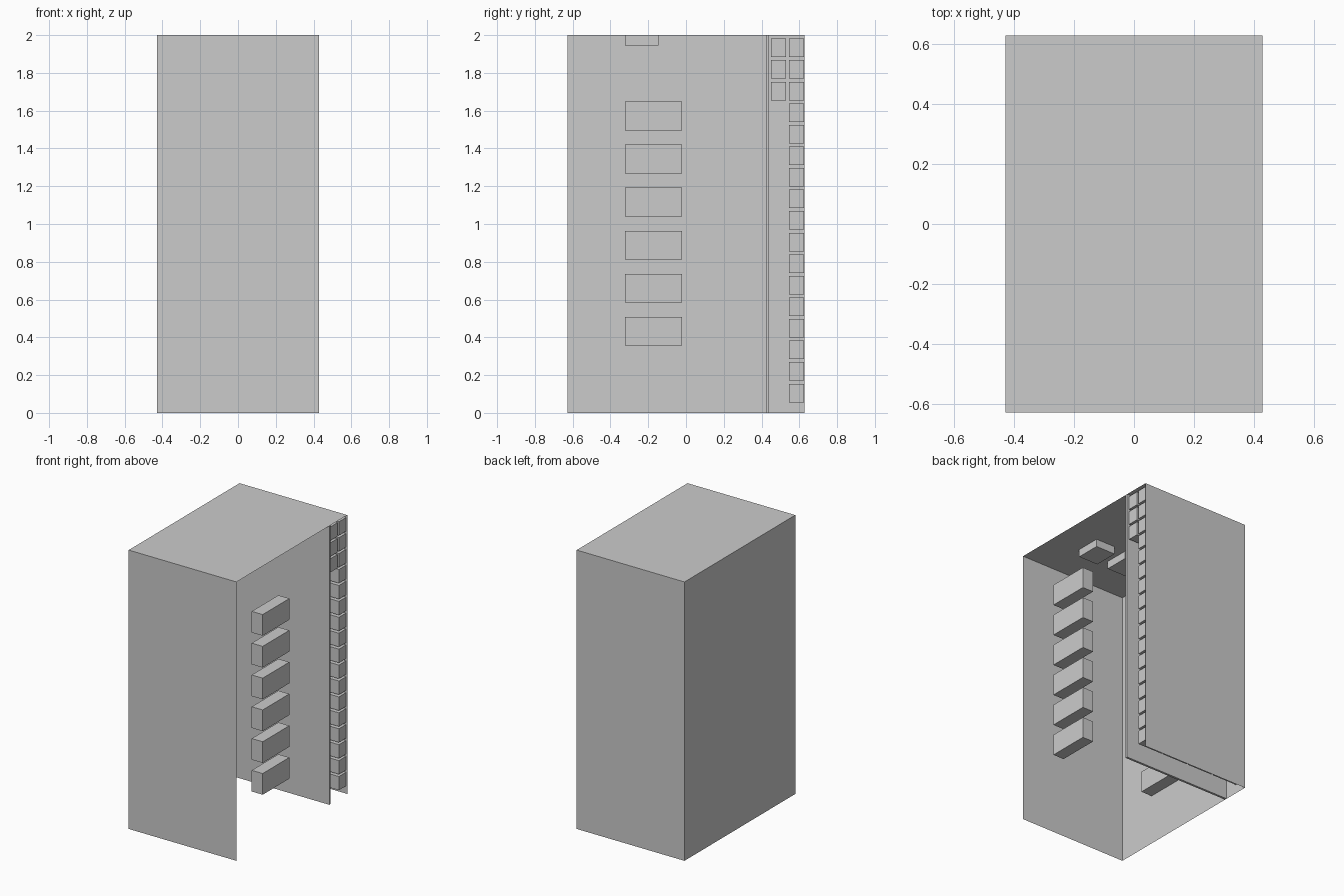
import bpy, bmesh
from mathutils import Vector

if "Cube" in bpy.data.objects:
    bpy.data.objects.remove(bpy.data.objects["Cube"])

HX, HY, H = 0.4275, 0.628, 2.0   # half width, half depth, height


def finish(bm, name):
    me = bpy.data.meshes.new(name)
    bm.to_mesh(me)
    bm.free()
    ob = bpy.data.objects.new(name, me)
    bpy.context.collection.objects.link(ob)
    return ob


def add_box(bm, x, y, z):
    """Add a box given (min, max) ranges on each axis."""
    vs = bmesh.ops.create_cube(bm, size=1)["verts"]
    size = Vector((x[1] - x[0], y[1] - y[0], z[1] - z[0]))
    mid = Vector((sum(x), sum(y), sum(z))) / 2
    bmesh.ops.scale(bm, vec=size, verts=vs)
    bmesh.ops.translate(bm, vec=mid, verts=vs)


# Cabinet shell: thin box, open on the right side and underneath
bm = bmesh.new()
add_box(bm, (-HX, HX), (-HY, HY), (0, H))
bm.normal_update()
opened = [f for f in bm.faces if f.normal.x > 0.9 or f.normal.z < -0.9]
bmesh.ops.delete(bm, geom=opened, context="FACES_ONLY")
finish(bm, "cabinet_shell")

# Divider wall in front of the rear compartment
bm = bmesh.new()
add_box(bm, (-HX, HX), (0.424, 0.44), (0, H))
finish(bm, "divider_wall")

# Six blocks along each side wall
bm = bmesh.new()
for i in range(6):
    z = 0.356 + i * 0.228
    for x in ((0.335, 0.422), (-0.422, -0.335)):
        add_box(bm, x, (-0.323, -0.021), (z, z + 0.152))
finish(bm, "side_blocks")

# Two blocks hanging from the ceiling
bm = bmesh.new()
for x in ((0.045, 0.2), (-0.2, -0.045)):
    add_box(bm, x, (-0.323, -0.145), (1.945, H))
finish(bm, "ceiling_blocks")


# Stacked rear blocks, four across
def block_stack(name, y, rows):
    bm = bmesh.new()
    for r in rows:
        z = 0.056 + r * 0.1142
        for c in range(4):
            x = -0.42 + c * 0.213
            add_box(bm, (x, x + 0.2), y, (z, z + 0.098))
    finish(bm, name)


block_stack("rear_blocks", (0.545, 0.626), range(17))
block_stack("upper_inner_blocks", (0.45, 0.53), range(14, 17))
